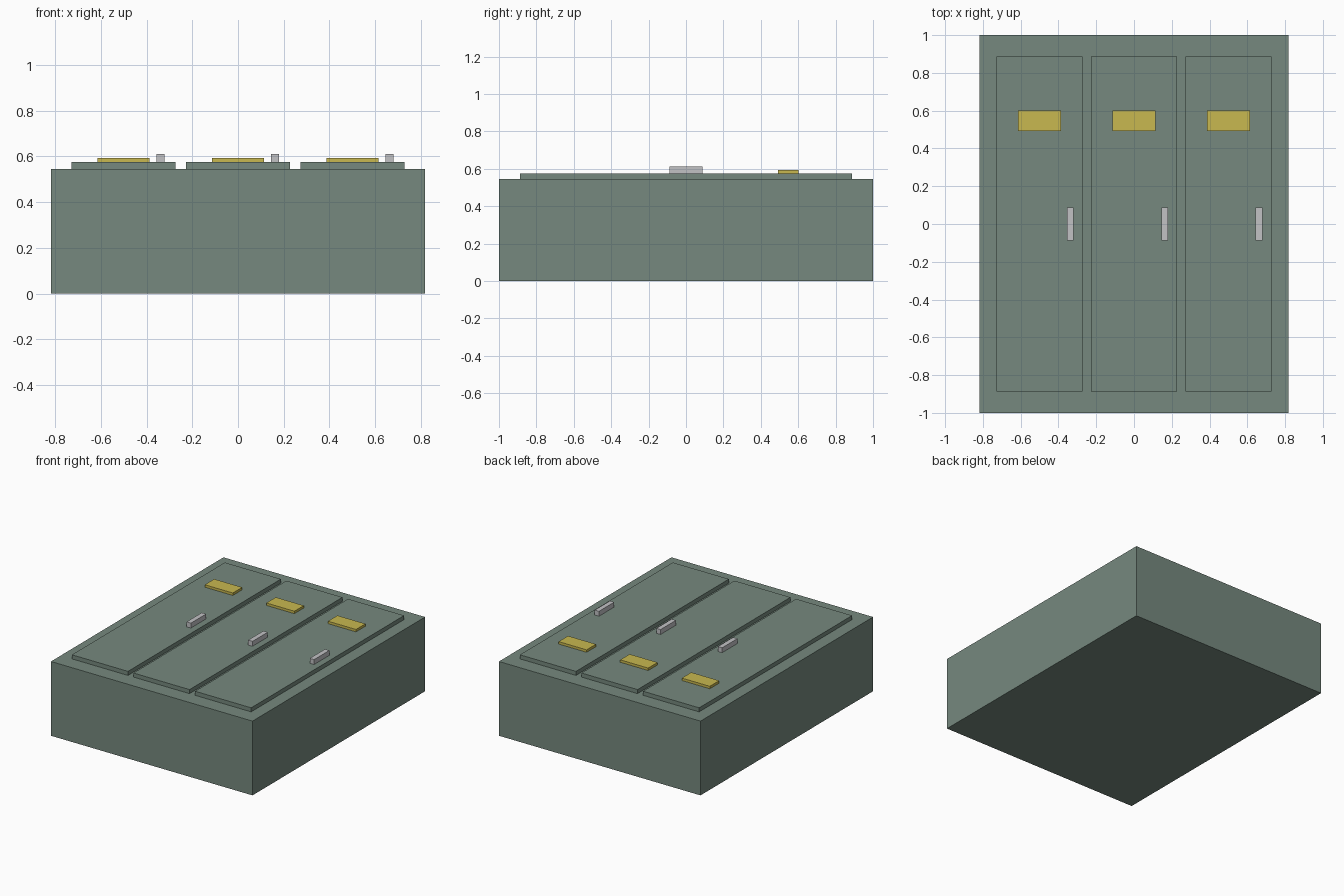
import bpy
import bmesh
from mathutils import Matrix, Vector

default = bpy.data.objects.get("Cube")
if default:
    bpy.data.objects.remove(default, do_unlink=True)


def make_material(name, rgb):
    mat = bpy.data.materials.new(name)
    mat.use_nodes = True
    mat.diffuse_color = (*rgb, 1)
    mat.node_tree.nodes["Principled BSDF"].inputs["Base Color"].default_value = (*rgb, 1)
    return mat


green = make_material("grey_green_paint", (0.18, 0.25, 0.21))
yellow = make_material("yellow_label", (0.58, 0.48, 0.08))
silver = make_material("light_grey_metal", (0.54, 0.54, 0.56))


def box(name, center, size, mat):
    """Axis-aligned box from its centre and full dimensions."""
    mesh = bpy.data.meshes.new(name)
    bm = bmesh.new()
    bmesh.ops.create_cube(bm, size=1, matrix=Matrix.Diagonal(Vector((*size, 1))))
    bm.to_mesh(mesh)
    bm.free()
    mesh.materials.append(mat)
    obj = bpy.data.objects.new(name, mesh)
    obj.location = center
    bpy.context.collection.objects.link(obj)
    return obj


# Cabinet body lying on its back
BODY_TOP = 0.545
DOOR_TOP = 0.575
box("cabinet_body", (0, 0, BODY_TOP / 2), (1.636, 2, BODY_TOP), green)


def on_door(name, x, y, width, length, height, mat):
    """Box resting on the door surface."""
    box(name, (x, y, DOOR_TOP + height / 2), (width, length, height), mat)


# Three doors, each with a label plate and a handle
for side, x in (("right", -0.5), ("middle", 0), ("left", 0.5)):
    box(f"{side}_door", (x, 0, (BODY_TOP + DOOR_TOP) / 2),
        (0.455, 1.773, DOOR_TOP - BODY_TOP), green)
    on_door(f"{side}_label_plate", x, 0.546, 0.227, 0.109, 0.018, yellow)
    on_door(f"{side}_handle", x + 0.162, 0, 0.035, 0.177, 0.036, silver)
